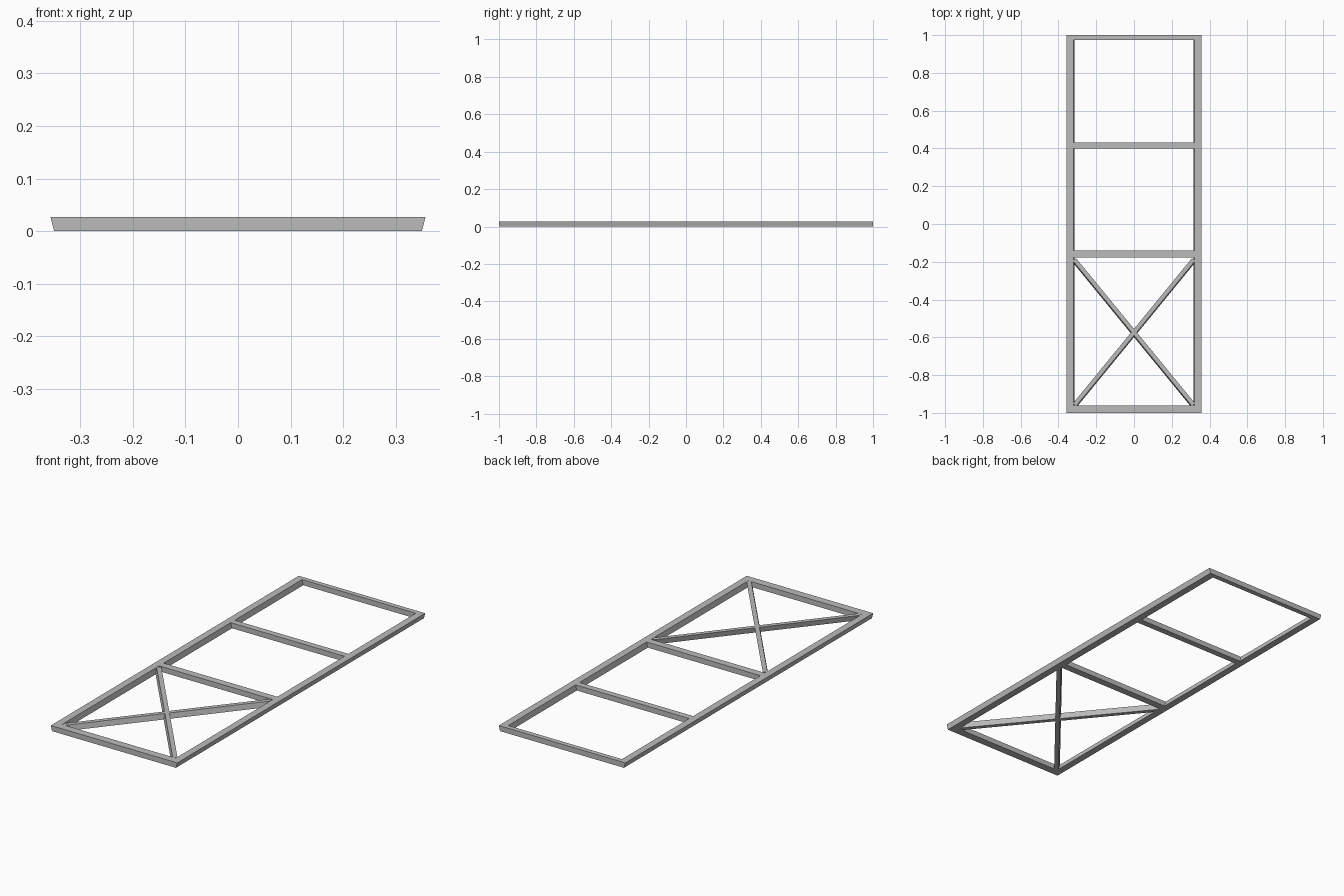
import bpy, bmesh
from mathutils import Vector

if "Cube" in bpy.data.objects:
    bpy.data.objects.remove(bpy.data.objects["Cube"])

H = 0.027          # frame height
LEAN = 0.007       # inward lean of the side rails
OUT, INN = 0.357, 0.321

grey = bpy.data.materials.new("grey metal")
grey.diffuse_color = (0.5, 0.5, 0.5, 1)
grey.use_nodes = True
grey.node_tree.nodes["Principled BSDF"].inputs["Base Color"].default_value = grey.diffuse_color


def prism(name, bottom, top, mirror=False):
    """Solid between a bottom and a top quad of (x, y) points."""
    bm = bmesh.new()
    b = [bm.verts.new((x, y, 0)) for x, y in bottom]
    t = [bm.verts.new((x, y, H)) for x, y in top]
    bm.faces.new(b[::-1])
    bm.faces.new(t)
    for i in range(4):
        j = (i + 1) % 4
        bm.faces.new((b[i], b[j], t[j], t[i]))
    bmesh.ops.recalc_face_normals(bm, faces=bm.faces)
    me = bpy.data.meshes.new(name)
    bm.to_mesh(me)
    bm.free()
    me.materials.append(grey)
    ob = bpy.data.objects.new(name, me)
    bpy.context.collection.objects.link(ob)
    if mirror:
        ob.modifiers.new("mirror", 'MIRROR').use_mirror_merge = False
    return ob


def rect(x0, x1, y0, y1):
    return [(x0, y0), (x1, y0), (x1, y1), (x0, y1)]


# leaning side rails
prism("side_rails", rect(INN - LEAN, OUT - LEAN, -1, 1), rect(INN, OUT, -1, 1), True)

# cross rails butting against the side rails
for name, y0, y1 in (("front_rail", -1, -0.96), ("lower_cross_rail", -0.178, -0.141),
                     ("upper_cross_rail", 0.4, 0.432), ("back_rail", 0.975, 1)):
    w = INN - LEAN
    prism(name, rect(-w, w, y0, y1), rect(-INN, INN, y0, y1))

# crossed diagonal braces, slightly leaning
a, c = Vector((-0.315, -0.188)), Vector((0.315, -0.957))
d = (c - a).normalized()
n = Vector((-d.y, d.x)) * 0.011
top = [a - n, c - n, c + n, a + n]
shift = -n.normalized() * 0.006
prism("diagonal_braces", [p + shift for p in top], top, True)
